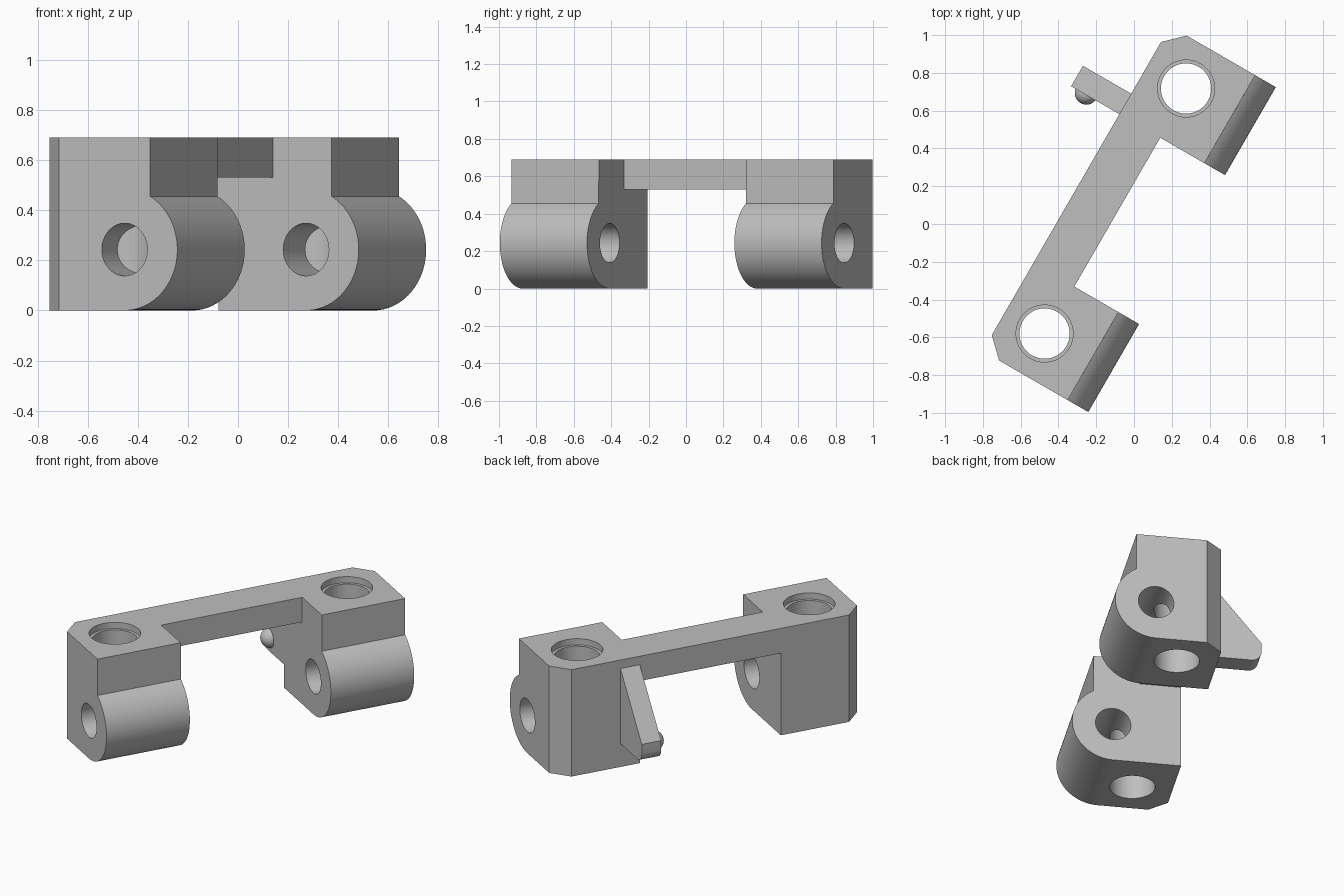
import bpy, bmesh, math
from mathutils import Matrix, Vector

if "Cube" in bpy.data.objects:
    bpy.data.objects.remove(bpy.data.objects["Cube"], do_unlink=True)

# The bracket is built along local x, with its back towards local +y, then turned
TURN = Matrix.Rotation(math.radians(60), 4, "Z")
MID = 0.01                      # middle of the bracket along its length
TOP, BACK = 0.69, 0.358
BARREL_Y, BARREL_Z, BARREL_R = -0.045, 0.243, 0.243
INNER, OUTER, HOLE_X, HOLE_Y = 0.455, 0.993, 0.749, 0.12

grey = bpy.data.materials.new("light_grey")
grey.use_nodes = True
grey.diffuse_color = (0.52, 0.52, 0.52, 1)
grey.node_tree.nodes["Principled BSDF"].inputs["Base Color"].default_value = grey.diffuse_color


def finish(name, bm):
    bmesh.ops.recalc_face_normals(bm, faces=bm.faces)
    mesh = bpy.data.meshes.new(name)
    bm.to_mesh(mesh)
    bm.free()
    mesh.materials.append(grey)
    obj = bpy.data.objects.new(name, mesh)
    obj.matrix_world = TURN
    bpy.context.collection.objects.link(obj)
    return obj


def prism(profile, x0, x1):
    """Extrude a (y, z) outline from x0 to x1."""
    bm = bmesh.new()
    face = bm.faces.new([bm.verts.new((x0, y, z)) for y, z in profile])
    new = bmesh.ops.extrude_face_region(bm, geom=[face])["geom"]
    bmesh.ops.translate(bm, vec=(x1 - x0, 0, 0),
                        verts=[v for v in new if isinstance(v, bmesh.types.BMVert)])
    return bm


def arc(cy, cz, r, a0, a1, n):
    return [(cy + r * math.cos(a0 + (a1 - a0) * i / n),
             cz + r * math.sin(a0 + (a1 - a0) * i / n)) for i in range(n + 1)]


def cylinder(name, r, depth, centre, axis="Z"):
    bm = bmesh.new()
    bmesh.ops.create_cone(bm, cap_ends=True, segments=64, radius1=r, radius2=r, depth=depth)
    if axis == "X":
        bm.transform(Matrix.Rotation(math.pi / 2, 4, "Y"))
    bm.transform(Matrix.Translation(centre))
    return finish(name, bm)


def activate(obj):
    bpy.ops.object.select_all(action="DESELECT")
    obj.select_set(True)
    bpy.context.view_layer.objects.active = obj


def smooth(obj):
    activate(obj)
    bpy.ops.object.shade_smooth_by_angle(angle=math.radians(25))


def drill(obj, cutters):
    activate(obj)
    for cutter in cutters:
        mod = obj.modifiers.new("hole", "BOOLEAN")
        mod.operation, mod.solver, mod.object = "DIFFERENCE", "EXACT", cutter
        bpy.ops.object.modifier_apply(modifier=mod.name)
        bpy.data.objects.remove(cutter, do_unlink=True)


# Two end blocks: flat back, rounded barrel at the lower front
FRONT = -0.162
lip = math.atan2(0.212, FRONT - BARREL_Y)
block_outline = [(BACK, TOP), (BACK, 0)]
block_outline += arc(BARREL_Y, BARREL_Z, BARREL_R, 1.5 * math.pi, lip, 40)
block_outline += [(FRONT, TOP)]

for name, side in (("front_block", -1), ("rear_block", 1)):
    bm = prism(block_outline, MID + side * INNER, MID + side * OUTER)
    # Chamfer on the outer back corner
    cut = bmesh.ops.bisect_plane(
        bm, geom=bm.verts[:] + bm.edges[:] + bm.faces[:], clear_outer=True,
        plane_co=(MID + side * OUTER, 0.257, 0), plane_no=Vector((side * 0.101, 0.097, 0)))
    bmesh.ops.contextual_create(
        bm, geom=[e for e in cut["geom_cut"] if isinstance(e, bmesh.types.BMEdge)])
    block = finish(name, bm)
    x = MID + side * HOLE_X
    drill(block, [
        cylinder("bolt_hole", 0.133, 2, (x, HOLE_Y, 0.4)),
        cylinder("counterbore", 0.151, 0.2, (x, HOLE_Y, TOP + 0.06)),
        cylinder("pin_hole", 0.105, 1, (x, BARREL_Y, BARREL_Z), "X")])
    smooth(block)

# Bridge bar joining the blocks along the back
finish("bridge_bar", prism([(0.108, 0.53), (BACK, 0.53), (BACK, TOP), (0.108, TOP)],
                           MID - INNER, MID + INNER))

# Sloped tab behind the rear block, with a rounded lower corner
TAB = MID + INNER
tab_outline = [(BACK, 0.635), (BACK, 0.15)]
tab_outline += arc(0.593, 0.21, 0.06, -math.pi / 2, 0, 8) + [(0.653, 0.27)]
smooth(finish("side_tab", prism(tab_outline, TAB, TAB + 0.125)))

# Domed knob on the inner side of the tab
bm = bmesh.new()
bmesh.ops.create_uvsphere(bm, u_segments=32, v_segments=16, radius=0.062)
bm.transform(Matrix.Translation((TAB + 0.01, 0.565, 0.235)))
smooth(finish("tab_knob", bm))
